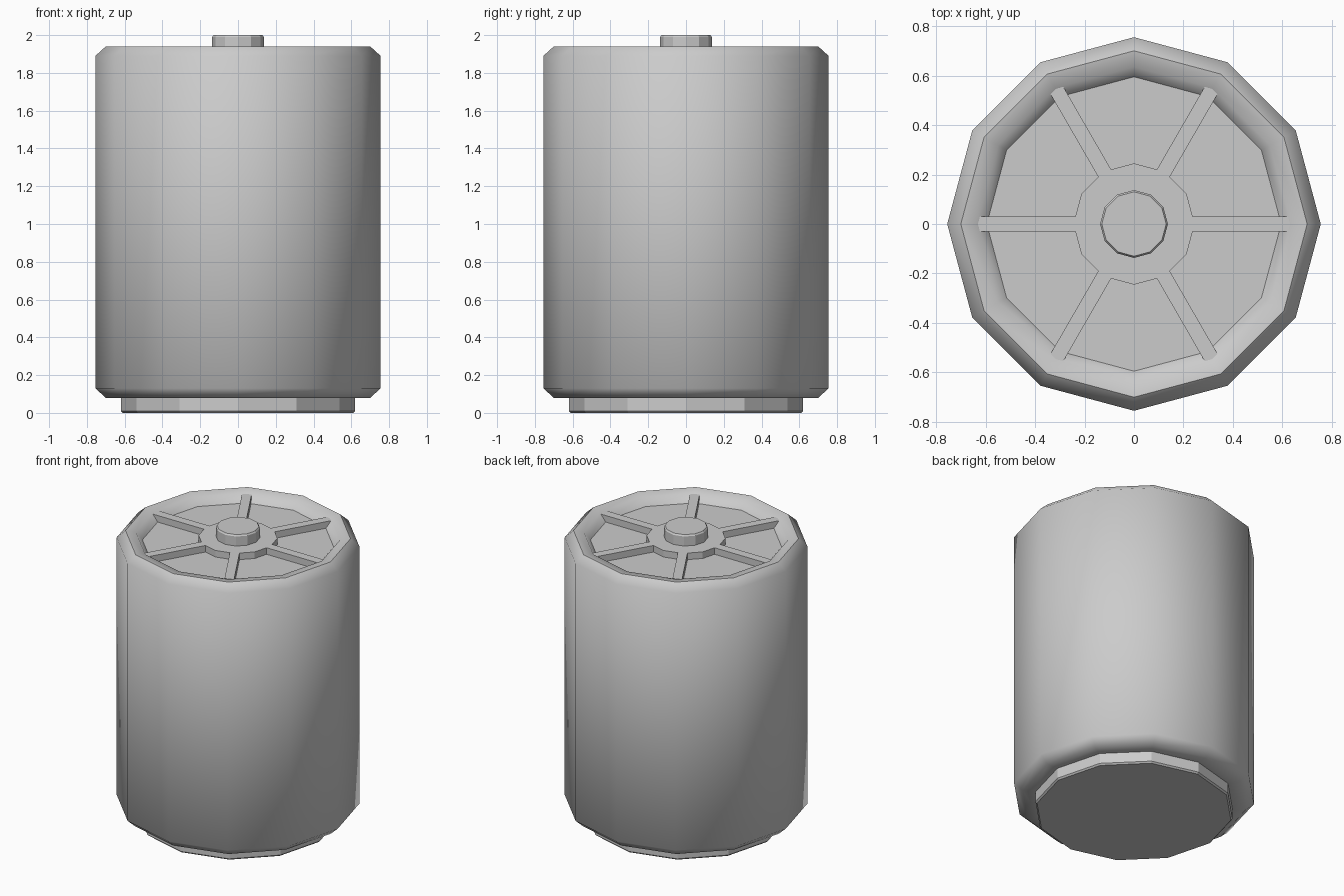
import bpy, bmesh, math

if "Cube" in bpy.data.objects:
    bpy.data.objects.remove(bpy.data.objects["Cube"])

SIDES = 12


def lathe(name, profile, smooth=False):
    """12-sided turned solid from (radius, z) pairs, bottom to top, capped at both ends."""
    bm = bmesh.new()
    rings = []
    for r, z in profile:
        rings.append([bm.verts.new((r * math.cos(2 * math.pi * i / SIDES),
                                    r * math.sin(2 * math.pi * i / SIDES), z))
                      for i in range(SIDES)])
    for a, b in zip(rings, rings[1:]):
        for i in range(SIDES):
            j = (i + 1) % SIDES
            bm.faces.new((a[i], a[j], b[j], b[i]))
    bm.faces.new(rings[0][::-1])
    bm.faces.new(rings[-1])
    return finish(name, bm, smooth)


def finish(name, bm, smooth=False):
    bmesh.ops.recalc_face_normals(bm, faces=bm.faces)
    mesh = bpy.data.meshes.new(name)
    bm.to_mesh(mesh)
    bm.free()
    ob = bpy.data.objects.new(name, mesh)
    bpy.context.collection.objects.link(ob)
    if smooth:
        bpy.ops.object.select_all(action='DESELECT')
        ob.select_set(True)
        bpy.context.view_layer.objects.active = ob
        bpy.ops.object.shade_smooth_by_angle(angle=math.radians(52))
    return ob


# Canister body with chamfered ends and a recessed lid
lathe("body", [(0.62, 0.08), (0.70, 0.08), (0.755, 0.13), (0.755, 1.89),
               (0.70, 1.94), (0.635, 1.93), (0.595, 1.88)], smooth=True)

# Foot disc
lathe("base", [(0.61, 0.0), (0.62, 0.01), (0.62, 0.085)])

# Raised hub and central cap on the lid
lathe("hub", [(0.245, 1.87), (0.245, 1.925)])
lathe("cap", [(0.137, 1.90), (0.137, 1.99), (0.13, 2.0)])

# Six spokes from the hub to the rim
for k in range(6):
    bm = bmesh.new()
    bmesh.ops.create_cube(bm, size=1)
    bmesh.ops.scale(bm, vec=(0.43, 0.06, 0.055), verts=bm.verts)
    bmesh.ops.translate(bm, vec=(0.415, 0, 1.8975), verts=bm.verts)
    spoke = finish(f"spoke_{k + 1}", bm)
    spoke.rotation_euler.z = math.radians(60 * k)
